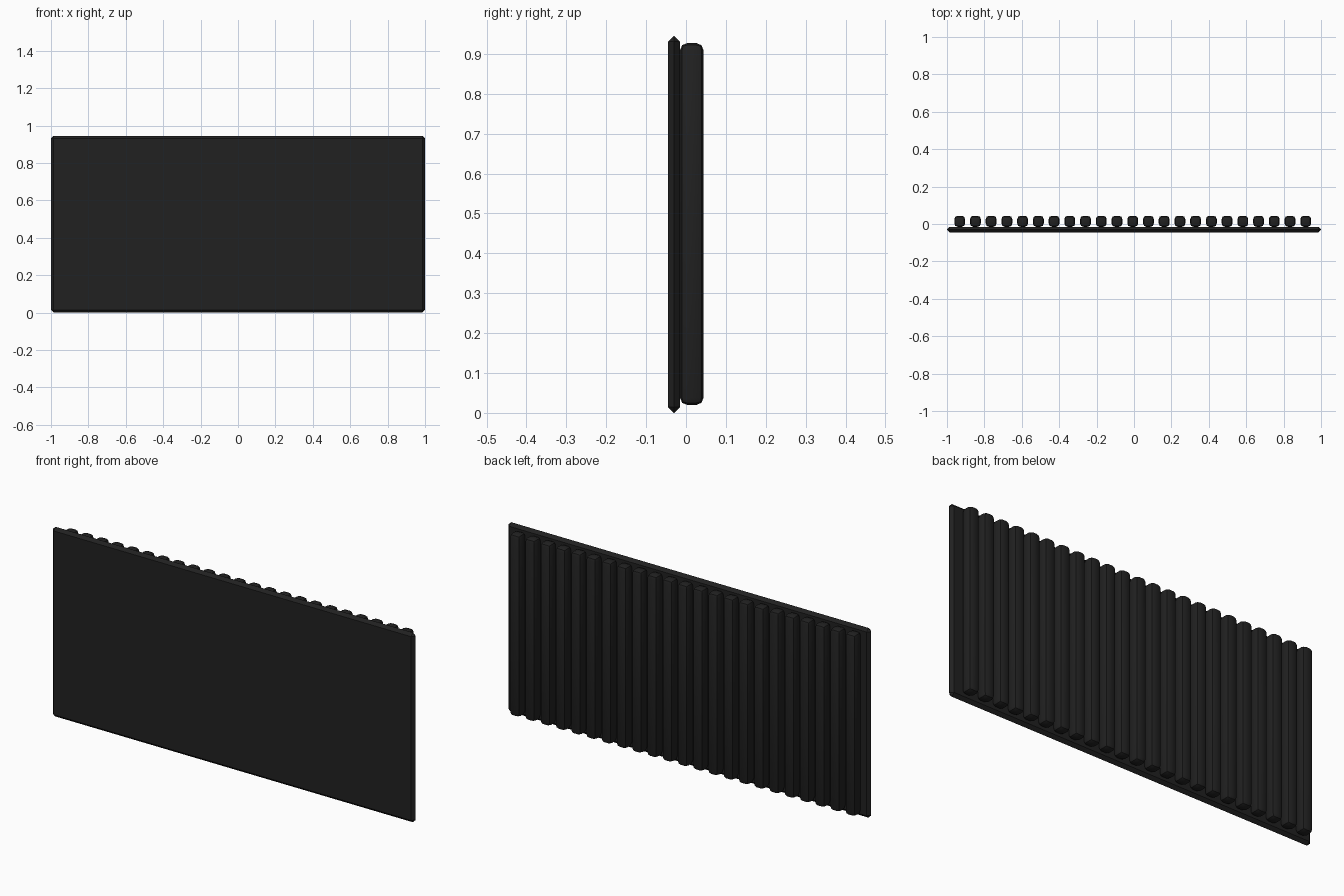
import bpy

cube = bpy.data.objects.get("Cube")
if cube:
    bpy.data.objects.remove(cube, do_unlink=True)

black = bpy.data.materials.new("matte black")
black.use_nodes = True
colour = (0.015, 0.015, 0.015, 1)
black.diffuse_color = colour
black.node_tree.nodes["Principled BSDF"].inputs["Base Color"].default_value = colour


def bevelled_box(name, centre, size, width, segments):
    bpy.ops.mesh.primitive_cube_add(size=1, location=centre)
    box = bpy.context.object
    box.name = name
    box.scale = size
    bpy.ops.object.transform_apply(location=False, rotation=False, scale=True)
    bevel = box.modifiers.new("Rounded edges", 'BEVEL')
    bevel.width = width
    bevel.segments = segments
    bpy.ops.object.modifier_apply(modifier=bevel.name)
    bpy.ops.object.shade_smooth_by_angle()
    box.data.materials.append(black)
    return box


# Thin front plate with a pointed rim
bevelled_box("plate", (0, -0.03, 0.4725), (2, 0.03, 0.945), 0.0145, 1)

# Row of upright ribs on the back
FIRST, SPACING, COUNT = -0.932, 0.0841, 23
for i in range(COUNT):
    bevelled_box(f"rib_{i + 1}", (FIRST + i * SPACING, 0.0145, 0.4735),
                 (0.058, 0.059, 0.907), 0.018, 2)
